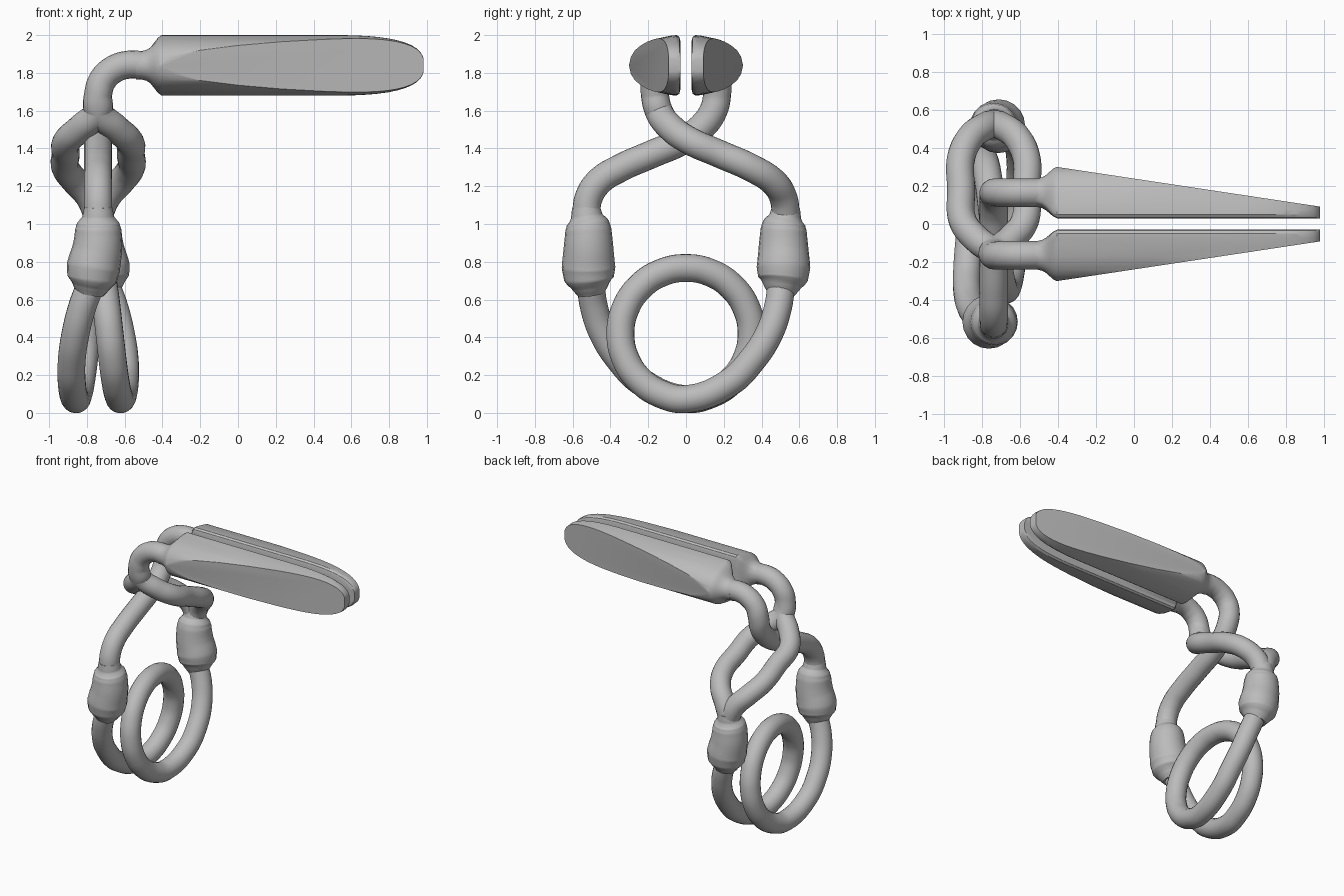
import bpy, bmesh, math
from mathutils import Vector

if "Cube" in bpy.data.objects:
    bpy.data.objects.remove(bpy.data.objects["Cube"])

AXIS = -0.74   # x of the vertical axis through the clasp
R = 0.074      # rod radius

metal = bpy.data.materials.new("grey metal")
metal.use_nodes = True
metal.diffuse_color = (0.5, 0.5, 0.5, 1)
metal.node_tree.nodes["Principled BSDF"].inputs["Base Color"].default_value = (0.5, 0.5, 0.5, 1)


def finish(ob, angle=40):
    bpy.ops.object.select_all(action='DESELECT')
    ob.select_set(True)
    bpy.context.view_layer.objects.active = ob
    if ob.type == 'CURVE':
        bpy.ops.object.convert(target='MESH')
        ob = bpy.context.object
    bpy.ops.object.shade_smooth_by_angle(angle=math.radians(angle))


def rod(name, points, radii=None):
    """Round rod along points given relative to the clasp axis."""
    cu = bpy.data.curves.new(name, 'CURVE')
    cu.dimensions = '3D'
    cu.bevel_depth = R
    cu.bevel_resolution = 8
    cu.resolution_u = 8
    cu.use_fill_caps = True
    sp = cu.splines.new('BEZIER')
    sp.bezier_points.add(len(points) - 1)
    for i, (bp, p) in enumerate(zip(sp.bezier_points, points)):
        bp.co = (p[0] + AXIS, p[1], p[2])
        bp.handle_left_type = bp.handle_right_type = 'AUTO'
        bp.radius = radii[i] / R if radii else 1
    cu.materials.append(metal)
    ob = bpy.data.objects.new(name, cu)
    bpy.context.collection.objects.link(ob)
    finish(ob)


def turn(points):
    return [(-x, -y, z) for x, y, z in points]


# Bent neck from each handle, and the crossing rod down to a sleeve
neck = [(.24, -.165, 1.842), (.15, -.165, 1.842), (.085, -.165, 1.82),
        (.025, -.165, 1.765), (0, -.165, 1.69), (0, -.145, 1.6)]
cross = [(-.08, 1.51), (.02, 1.44), (.18, 1.37), (.35, 1.295),
         (.46, 1.225), (.515, 1.14), (.53, 1.04)]
spread = [.09, .165, .172, .172, .12, .045, 0]

single = neck + [(0, y, z) for y, z in cross]
rod("straight_arm", [(x, -y, z) for x, y, z in single])
for side, label in ((1, "left"), (-1, "right")):
    strand = neck + [(side * d, y, z) for d, (y, z) in zip(spread, cross)]
    rod("loop_arm_" + label, strand)

# Thick sleeves joining the arms to the coil
sleeve = [(0, -.53, 1.09), (0, -.525, 1.04), (0, -.52, 1.005), (0, -.517, .97),
          (-.005, -.516, .87), (-.025, -.516, .77), (-.032, -.513, .71),
          (-.038, -.508, .67), (-.045, -.503, .63)]
sleeve_r = [.074, .084, .112, .122, .132, .142, .132, .1, .074]
rod("front_sleeve", sleeve, sleeve_r)
rod("back_sleeve", turn(sleeve), sleeve_r)

# Coil: arm, one full turn, and the opposite arm
arm = [(-.04, -.505, .68), (-.085, -.487, .56), (-.12, -.44, .42),
       (-.14, -.35, .28), (-.14, -.23, .16)]
ring = []
for i in range(17):
    t = i / 16
    a = t * math.tau
    ring.append((.24 * t - .12, .347 * math.sin(a), .42 - .347 * math.cos(a)))
rod("coil", arm + ring + turn(arm)[::-1])

# Handles: D-shaped bars with a slanted flat outer face
half = [(0, 0), (0, .07), (0, .13), (.005, .15), (.02, .16), (.045, .158), (.09, .149),
        (.14, .138), (.175, .125), (.21, .105), (.24, .08), (.262, .045), (.272, 0)]
section = half + [(d, -h) for d, h in half[-2:0:-1]]


def handle(name, side):
    bm = bmesh.new()
    stations = [(-.54, 0, 1), (-.51, .02, 1), (-.485, .12, 1), (-.465, .3, 1),
                (-.445, .58, 1), (-.425, .85, 1), (-.405, 1, 1), (.1, 1, 1), (.5, 1, 1)]
    for i in range(1, 13):
        t = math.sin(i / 12 * math.pi / 2) * .995
        stations.append((.5 + .485 * t, 1, (1 - t ** 2.6) ** (1 / 2.8)))
    loops = []
    for x, mix, tall in stations:
        loop = []
        for d, h in section:
            a = math.atan2(h, d - .135)
            cd, ch = .135 + R * math.cos(a), R * math.sin(a)
            dd, hh = cd + (d - cd) * mix, ch + (h - ch) * mix
            loop.append(bm.verts.new((x, side * (.03 + dd), 1.84 + hh * tall)))
        loops.append(loop)
    n = len(section)
    for a, b in zip(loops, loops[1:]):
        for k in range(n):
            bm.faces.new((a[k], a[(k + 1) % n], b[(k + 1) % n], b[k]))
    bm.faces.new(loops[0])
    bm.faces.new(loops[-1])
    # Slice away the outer side to leave the slanted flat
    geom = bm.verts[:] + bm.edges[:] + bm.faces[:]
    cut = bmesh.ops.bisect_plane(bm, geom=geom, dist=1e-5, plane_co=(-.4, side * .3, 1.84),
                                 plane_no=Vector((.205, side * 1.36, 0)).normalized(),
                                 clear_outer=True)
    edges = [e for e in cut["geom_cut"] if isinstance(e, bmesh.types.BMEdge)]
    bmesh.ops.holes_fill(bm, edges=edges)
    bmesh.ops.recalc_face_normals(bm, faces=bm.faces[:])
    me = bpy.data.meshes.new(name)
    bm.to_mesh(me)
    bm.free()
    me.materials.append(metal)
    ob = bpy.data.objects.new(name, me)
    bpy.context.collection.objects.link(ob)
    # Soften the rim of the flat and the tip
    bev = ob.modifiers.new("soft_edges", 'BEVEL')
    bev.width = .012
    bev.segments = 2
    bev.limit_method = 'ANGLE'
    bev.angle_limit = math.radians(35)
    finish(ob, 30)


handle("front_handle", -1)
handle("back_handle", 1)
